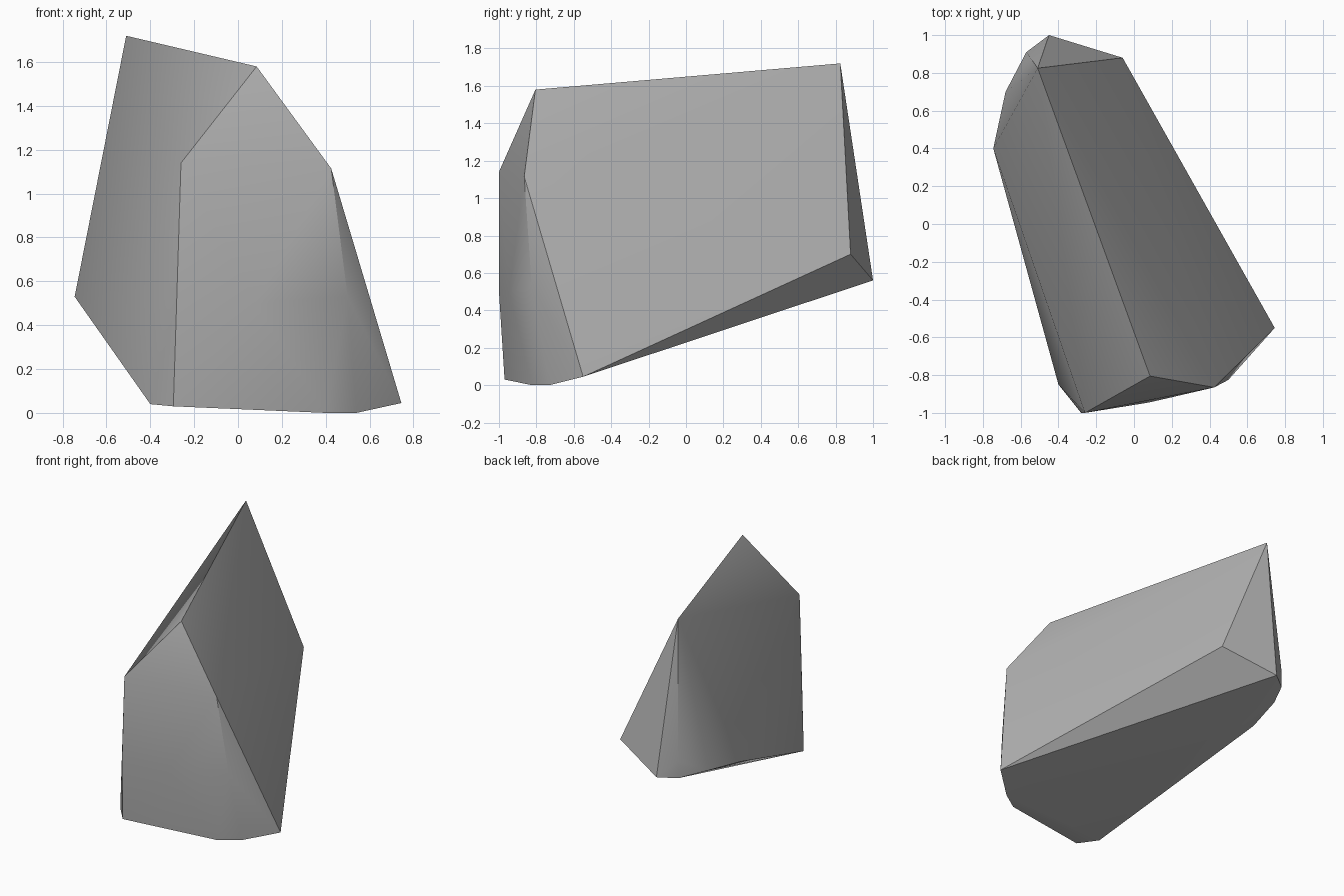
import bpy, bmesh, math

cube = bpy.data.objects.get("Cube")
if cube:
    bpy.data.objects.remove(cube, do_unlink=True)

# Single stone colour
stone = bpy.data.materials.new("stone grey")
stone.use_nodes = True
colour = (0.45, 0.45, 0.45, 1.0)
stone.diffuse_color = colour
stone.node_tree.nodes["Principled BSDF"].inputs["Base Color"].default_value = colour

# Corners of the faceted rock, grouped by region
ridge = [(-0.51, 0.825, 1.72), (0.085, -0.805, 1.58)]
front = [(-0.26, -1.0, 1.14), (0.425, -0.865, 1.115), (0.5, -0.825, 0.53),
         (0.08, -0.945, 0.5), (-0.28, -1.0, 0.5)]
base = [(0.745, -0.55, 0.045), (0.54, -0.73, 0.0), (0.4, -0.825, 0.0),
        (-0.295, -0.97, 0.03), (-0.4, -0.85, 0.04)]
back = [(-0.06, 0.88, 0.7), (-0.45, 1.0, 0.56), (-0.57, 0.91, 0.55),
        (-0.57, 0.91, 0.68), (-0.68, 0.7, 0.56), (-0.745, 0.4, 0.53)]

# Wrap the corners in a convex solid
bm = bmesh.new()
for corner in ridge + front + base + back:
    bm.verts.new(corner)
bmesh.ops.convex_hull(bm, input=bm.verts[:])
loose = [v for v in bm.verts if not v.link_faces]
bmesh.ops.delete(bm, geom=loose, context='VERTS')
bmesh.ops.recalc_face_normals(bm, faces=bm.faces[:])

mesh = bpy.data.meshes.new("rock")
bm.to_mesh(mesh)
bm.free()
mesh.materials.append(stone)
rock = bpy.data.objects.new("rock", mesh)
bpy.context.collection.objects.link(rock)

# Soft worn edges with sharp main ridges
bpy.ops.object.select_all(action='DESELECT')
rock.select_set(True)
bpy.context.view_layer.objects.active = rock
bpy.ops.object.shade_smooth_by_angle(angle=math.radians(30))
